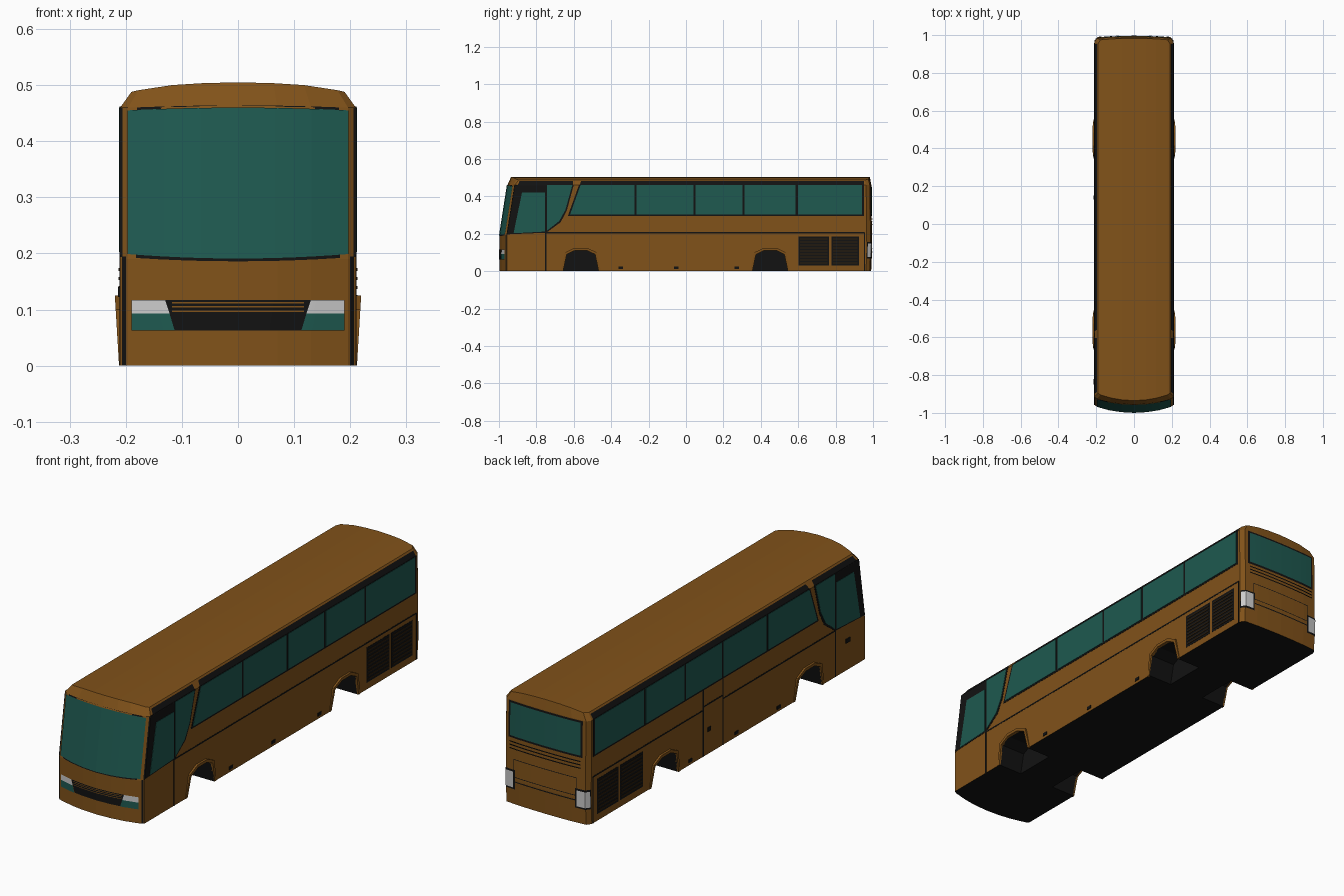
import bpy, bmesh

if "Cube" in bpy.data.objects:
    bpy.data.objects.remove(bpy.data.objects["Cube"])


def material(name, rgb):
    m = bpy.data.materials.new(name)
    m.diffuse_color = (*rgb, 1)
    m.use_nodes = True
    m.node_tree.nodes["Principled BSDF"].inputs["Base Color"].default_value = m.diffuse_color
    return m


PAINT = material("paint", (0.22, 0.085, 0.01))
BLACK = material("black_trim", (0.006, 0.006, 0.006))
GLASS = material("tinted_glass", (0.013, 0.10, 0.08))
LAMP = material("lamp", (0.6, 0.6, 0.6))
SLAT = material("vent_slat", (0.03, 0.015, 0.004))


def make(name, verts, faces, mats, recalc=True):
    me = bpy.data.meshes.new(name)
    me.from_pydata(verts, [], faces)
    if recalc:
        bm = bmesh.new()
        bm.from_mesh(me)
        bmesh.ops.recalc_face_normals(bm, faces=bm.faces)
        bm.to_mesh(me)
        bm.free()
    for m in mats:
        me.materials.append(m)
    ob = bpy.data.objects.new(name, me)
    bpy.context.collection.objects.link(ob)
    return ob


def lerp(table, t, k):
    for a, b in zip(table, table[1:]):
        if t <= b[0]:
            return a[k] + (b[k] - a[k]) * (t - a[0]) / (b[0] - a[0])
    return table[-1][k]


# Shell shape: height -> front y, back y; and |x| -> front, back set-back
LEVELS = [(0, -.997, .99), (.11, -.997, .995), (.19, -.997, .994), (.46, -.955, .991), (.488, -.935, .983)]
PLAN = [(0, 0, 0), (.07, .004, .001), (.13, .013, .003), (.196, .03, .008), (.21, .04, .028)]
ROOF = [(0, .505), (.063, .5035), (.118, .5), (.177, .491), (.19, .488)]


def shell_y(end, x, z):
    k = 1 if end < 0 else 2
    return lerp(LEVELS, z, k) - end * lerp(PLAN, abs(x), k)


def prism(name, pts, s, x0, x1, mats, taper=0):
    """Extrude a (y, z) outline sideways from x0 to x1 on side s."""
    n = len(pts)
    v = [(s * x0, y, z) for y, z in pts] + [(s * (x1 + taper * z), y, z) for y, z in pts]
    f = [tuple(range(n)), tuple(range(n, 2 * n))]
    f += [(i, (i + 1) % n, n + (i + 1) % n, n + i) for i in range(n)]
    return make(name, v, f, mats)


def panel(name, pts, s, out, mat):
    return prism(name, pts, s, .208, .21 + out, [mat])


def bar(name, y0, y1, z0, z1, s, out, mat):
    return panel(name, [(y0, z0), (y1, z0), (y1, z1), (y0, z1)], s, out, mat)


def patch(name, end, quad, mat, off, bow=(0, 0), n=12):
    """Skin on the curved front (-1) or back (+1); quad = lower-left, lower-right, upper-right, upper-left (x, z)."""
    (ax, az), (bx, bz), (cx, cz), (dx, dz) = quad
    v = []
    for i in range(n + 1):
        u = i / n
        c = 1 - (2 * u - 1) ** 2
        for x, z in ((ax + (bx - ax) * u, az + (bz - az) * u + bow[0] * c),
                     (dx + (cx - dx) * u, dz + (cz - dz) * u + bow[1] * c)):
            v.append((x, shell_y(end, x, z) + end * off, z))
    f = [(2 * i, 2 * i + 2, 2 * i + 3, 2 * i + 1) for i in range(n)]
    if (bx - ax) * end > 0:
        f = [q[::-1] for q in f]
    return make(name, v, f, [mat], recalc=False)


def rect(name, end, x0, x1, z0, z1, mat, off, bow=(0, 0)):
    return patch(name, end, [(x0, z0), (x1, z0), (x1, z1), (x0, z1)], mat, off, bow)


# Body shell: stacked plan outlines closed by an arched roof and a black floor
xs = [-p[0] for p in PLAN[:0:-1]] + [p[0] for p in PLAN]
verts, faces = [], []
for z, _, _ in LEVELS:
    top = z == LEVELS[-1][0]
    for end, row in ((-1, xs), (1, xs[::-1])):
        for x in row:
            px = x * .19 / .21 if top else x
            verts.append((px, shell_y(end, x, z), lerp(ROOF, abs(px), 1) if top else z))
N = 2 * len(xs)
for r in range(len(LEVELS) - 1):
    for i in range(N):
        j = (i + 1) % N
        faces.append((r * N + i, r * N + j, r * N + N + j, r * N + N + i))
t = (len(LEVELS) - 1) * N
faces += [(t + i, t + i + 1, t + N - 2 - i, t + N - 1 - i) for i in range(len(xs) - 1)]
faces.append(tuple(range(N)))
body = make("body_shell", verts, faces, [PAINT, BLACK])
body.data.polygons[len(faces) - 1].material_index = 1

# Wheel wells cut from the shell, with flared arch rims
ARCH = [(-.095, 0), (-.076, .09), (-.03, .112), (.03, .112), (.076, .09), (.095, 0)]
RIM = [(-.107, 0), (-.086, .1), (-.034, .125), (.034, .125), (.086, .1), (.107, 0)]
bpy.context.view_layer.objects.active = body
for s in (1, -1):
    for c in (-.562, .45):
        pts = [(-.095, -.05)] + ARCH + [(.095, -.05)]
        cutter = prism("well_cutter", [(c + y, z) for y, z in pts], s, .09, .26, [PAINT, BLACK])
        cutter.hide_render = True
        for p in cutter.data.polygons:
            p.material_index = 1
        mod = body.modifiers.new("well", 'BOOLEAN')
        mod.operation, mod.solver, mod.object = 'DIFFERENCE', 'EXACT', cutter
        bpy.ops.object.modifier_apply(modifier=mod.name)
        bpy.data.objects.remove(cutter)
        prism("wheel_arch_rim", [(c + y, z) for y, z in RIM + ARCH[::-1]], s, .205, .212, [PAINT], .06)

for s in (1, -1):
    # Cab windows on a black surround
    panel("cab_window_surround", [(-.957, .197), (-.915, .462), (-.6, .462), (-.637, .325),
                                  (-.67, .262), (-.747, .206)], s, .001, BLACK)
    panel("cab_window", [(-.922, .203), (-.877, .42), (-.755, .42), (-.755, .212)], s, .0025, GLASS)
    panel("quarter_window", [(-.744, .46), (-.608, .46), (-.645, .327), (-.678, .268), (-.744, .216)],
          s, .0025, GLASS)
    # Passenger windows
    panel("window_surround", [(-.632, .295), (-.572, .462), (.953, .462), (.953, .295)], s, .001, BLACK)
    cuts = [-.62, -.27, .045, .308, .592, .942]
    for i, (a, b) in enumerate(zip(cuts, cuts[1:])):
        a, b = a + (.006 if i else 0), b - (.006 if i < 4 else 0)
        panel("passenger_window", [(a, .303), (b, .303), (b, .46), (a if i else -.564, .46)], s, .0025, GLASS)
    # Black cant rail on the sloping roof edge, split by the painted pillar
    for a, b in ((-.9, -.603), (-.57, .952)):
        v = [(s * .2115, a, .459), (s * .2115, b, .459), (s * .1965, b, .482), (s * .1965, a + .01, .482)]
        make("cant_rail", v, [(0, 1, 2, 3) if s > 0 else (3, 2, 1, 0)], [BLACK], recalc=False)
    # Panel seams
    for a, b in ([(-.75, .955)] if s > 0 else [(-.75, .04), (.18, .955)]):
        bar("waist_seam", a, b, .203, .209, s, .001, BLACK)
    for y in (-.75, .955):
        bar("upright_seam", y - .003, y + .003, 0, .206, s, .001, BLACK)
    # Engine vents
    for a, b in ((.602, .765), (.777, .926)):
        bar("vent", a, b, .03, .186, s, .001, BLACK)
        for k in range(9):
            z = .041 + k * .016
            bar("vent_slat", a + .008, b - .008, z, z + .005, s, .003, SLAT)
    # Side marker lamps
    for y in (-.35, -.053, .272):
        bar("side_marker", y - .012, y + .012, .012, .026, s, .003, BLACK)

# Left-hand doors
for y in (.04, .18):
    bar("middle_door_seam", y - .004, y + .004, 0, .297, -1, .001, BLACK)
bar("middle_door_top_seam", .04, .18, .218, .224, -1, .001, BLACK)
bar("middle_door_handle", .13, .15, .1, .118, -1, .004, BLACK)
bar("front_door_handle", -.85, -.82, .122, .14, -1, .004, BLACK)

# Windscreen
rect("windscreen_surround", -1, -.21, .21, .194, .459, BLACK, .0012, (-.008, .005))
rect("windscreen", -1, -.197, .197, .199, .455, GLASS, .003, (-.008, .005))

# Grille and front lamps
patch("grille", -1, [(-.113, .063), (.113, .063), (.13, .117), (-.13, .117)], BLACK, .0015)
for z in (.096, .104, .111):
    rect("grille_slat", -1, -.118, .118, z, z + .0025, PAINT, .003)
for s in (1, -1):
    patch("headlamp", -1, [(s * .122, .093), (s * .19, .093), (s * .19, .117), (s * .13, .117)], LAMP, .003)
    patch("fog_lamp", -1, [(s * .113, .063), (s * .19, .063), (s * .19, .093), (s * .122, .093)], GLASS, .003)
    rect("front_corner_seam", -1, s * .2, s * .207, 0, .195, BLACK, .0015)

# Back window, louvres and engine hatch outline
rect("back_window_surround", 1, -.182, .182, .295, .458, BLACK, .0015)
rect("back_window", 1, -.173, .173, .304, .45, GLASS, .003)
for z in (.247, .262, .277):
    rect("back_louvre", 1, -.175, .175, z, z + .005, BLACK, .005)
for z in (.122, .2):
    rect("hatch_seam", 1, -.155, .155, z, z + .003, BLACK, .002)
for s in (1, -1):
    rect("hatch_side_seam", 1, s * .152, s * .155, .122, .203, BLACK, .002)
    # Tail lamps wrapping the corners
    rect("tail_lamp_surround", 1, s * .148, s * .21, .068, .155, BLACK, .002)
    rect("tail_lamp", 1, s * .156, s * .209, .076, .147, LAMP, .004)
rect("bumper_seam", 1, -.148, .148, .1, .105, BLACK, .002)
